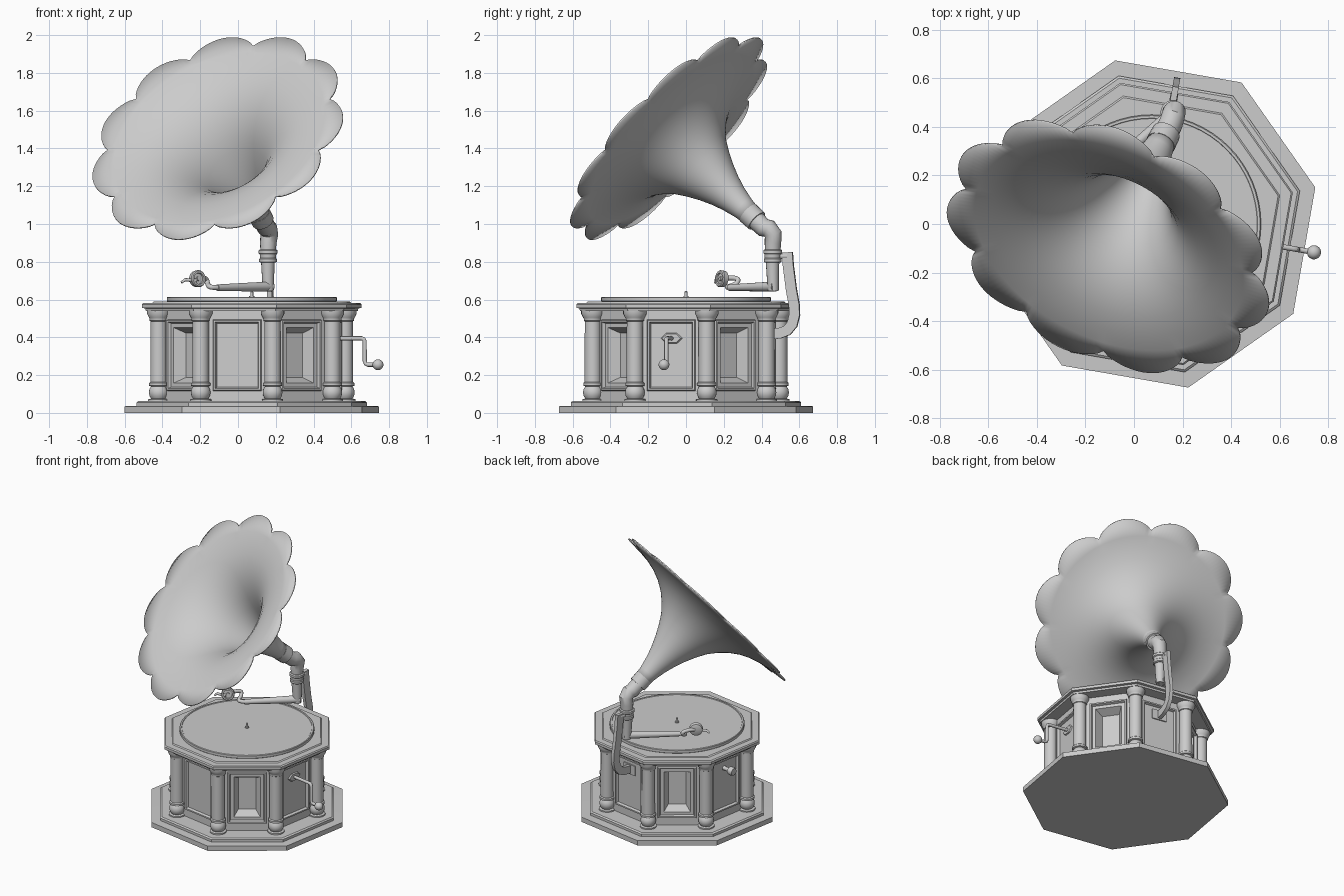
import bpy, bmesh, math
from math import sin, cos, pi, radians
from mathutils import Matrix, Vector

cube = bpy.data.objects.get("Cube")
if cube:
    bpy.data.objects.remove(cube, do_unlink=True)

GREY = (0.6, 0.6, 0.6, 1)
mat = bpy.data.materials.new("plain grey")
mat.use_nodes = True
mat.diffuse_color = GREY
mat.node_tree.nodes["Principled BSDF"].inputs["Base Color"].default_value = GREY

CENTRE = Matrix.Translation((0.073, 0, 0))
TURN = radians(12.6)            # first corner of the octagon
FACE = radians(-9.9)            # first side of the octagon
OUT = Matrix.Rotation(pi / 2, 4, 'Y')


def side(k, r=0.0, z=0.0):
    """Frame on side k of the cabinet: x outward, y along the side, z up."""
    return CENTRE @ Matrix.Rotation(FACE + k * pi / 4, 4, 'Z') @ Matrix.Translation((r, 0, z))


def finish(obj):
    bpy.ops.object.select_all(action='DESELECT')
    obj.select_set(True)
    bpy.context.view_layer.objects.active = obj
    if obj.type == 'CURVE':
        bpy.ops.object.convert(target='MESH')
        obj = bpy.context.view_layer.objects.active
    obj.data.materials.clear()
    obj.data.materials.append(mat)
    bpy.ops.object.shade_smooth_by_angle(angle=radians(35))
    return obj


def mesh_object(name, bm, matrix=Matrix()):
    bmesh.ops.remove_doubles(bm, verts=bm.verts, dist=1e-5)
    bmesh.ops.recalc_face_normals(bm, faces=bm.faces)
    bm.transform(matrix)
    me = bpy.data.meshes.new(name)
    bm.to_mesh(me)
    bm.free()
    obj = bpy.data.objects.new(name, me)
    bpy.context.collection.objects.link(obj)
    return finish(obj)


def grid(bm, rows, closed=True):
    """Skin rows of points with quads."""
    vs = [[bm.verts.new(p) for p in row] for row in rows]
    n = len(vs[0])
    for a, b in zip(vs, vs[1:]):
        for i in range(n if closed else n - 1):
            j = (i + 1) % n
            bm.faces.new((a[i], a[j], b[j], b[i]))
    return vs


def lathe(name, profile, matrix=CENTRE, seg=32, turn=0.0):
    """Spin (radius, height) points; the two ends are capped."""
    bm = bmesh.new()
    rows = [[(r * cos(turn + 2 * pi * i / seg), r * sin(turn + 2 * pi * i / seg), z)
             for i in range(seg)] for r, z in profile]
    vs = grid(bm, rows)
    bm.faces.new(vs[0])
    bm.faces.new(vs[-1])
    return mesh_object(name, bm, matrix)


def ball(r, z, n=10):
    return [(max(r * sin(pi * i / n), 0.001), z - r * cos(pi * i / n)) for i in range(n + 1)]


def tube(name, points, radii, matrix=Matrix(), smooth=False):
    cu = bpy.data.curves.new(name, 'CURVE')
    cu.dimensions = '3D'
    cu.bevel_depth = 1.0
    cu.bevel_resolution = 6
    cu.use_fill_caps = True
    sp = cu.splines.new('NURBS' if smooth else 'POLY')
    sp.points.add(len(points) - 1)
    for p, co, r in zip(sp.points, points, radii):
        p.co = (*(matrix @ Vector(co)), 1)
        p.radius = r
    if smooth:
        sp.order_u = 3
        sp.use_endpoint_u = True
        sp.resolution_u = 8
    obj = bpy.data.objects.new(name, cu)
    bpy.context.collection.objects.link(obj)
    return finish(obj)


# stepped plinth and cabinet top
lathe("plinth", [(0.69, 0), (0.69, 0.035), (0.625, 0.037), (0.625, 0.055), (0.615, 0.063)],
      seg=8, turn=TURN)
lathe("cabinet_top", [(0.575, 0.54), (0.578, 0.553), (0.595, 0.556), (0.595, 0.575),
                      (0.588, 0.582), (0.54, 0.582), (0.533, 0.589)], seg=8, turn=TURN)

# cabinet with framed panels; every second side has a deep sloped recess
bm = bmesh.new()
grid(bm, [[(0.487 * cos(TURN + k * pi / 4), 0.487 * sin(TURN + k * pi / 4), z)
           for k in range(8)] for z in (0.06, 0.55)])
bmesh.ops.recalc_face_normals(bm, faces=bm.faces)
sides = list(bm.faces)


def inset(faces, thickness, depth):
    bmesh.ops.inset_individual(bm, faces=faces, thickness=thickness, depth=depth,
                               use_even_offset=True)


def is_deep(f):
    c = f.calc_center_median()
    return round((math.atan2(c.y, c.x) - FACE) / (pi / 4)) % 2 == 1


deep = [f for f in sides if is_deep(f)]
for step in ((0.056, 0), (0.004, 0.012), (0.01, 0), (0.006, -0.018)):
    inset(sides, *step)
inset(deep, 0.022, 0)
inset(deep, 0.03, -0.06)
mesh_object("cabinet", bm, CENTRE)

# corner columns
COLUMN = [(0.056, 0.06), (0.056, 0.072), (0.04, 0.076), (0.049, 0.09), (0.052, 0.108),
          (0.049, 0.126), (0.04, 0.14), (0.051, 0.144), (0.051, 0.158), (0.044, 0.164),
          (0.043, 0.485), (0.048, 0.488), (0.048, 0.498), (0.052, 0.505), (0.062, 0.525),
          (0.062, 0.545)]
for k in range(8):
    a = TURN + k * pi / 4
    lathe("column", COLUMN, CENTRE @ Matrix.Translation((0.505 * cos(a), 0.505 * sin(a), 0)), 24)

# turntable and spindle
lathe("turntable", [(0.44, 0.585), (0.45, 0.592), (0.45, 0.61), (0.446, 0.614),
                    (0.436, 0.614), (0.434, 0.611)], seg=64)
lathe("spindle", [(0.014, 0.61), (0.014, 0.618), (0.008, 0.62), (0.008, 0.64), (0.004, 0.645)],
      seg=16)

# crank on one side, small knob on the opposite side
lathe("crank_plate", [(1, 0), (1, 0.012), (0.85, 0.02)],
      side(0, 0.432, 0.395) @ OUT @ Matrix.Diagonal((0.032, 0.058, 1, 1)), 6, pi / 2)
tube("crank", [(0.43, 0, 0.395), (0.59, 0, 0.395), (0.602, 0, 0.39), (0.607, 0, 0.378),
               (0.607, 0, 0.275), (0.612, 0, 0.26), (0.625, 0, 0.255), (0.68, 0, 0.255)],
     [0.011] * 8, side(0))
lathe("crank_knob", ball(0.029, 0), side(0, 0.678, 0.255) @ OUT, 20)
lathe("side_knob", [(0.02, 0), (0.014, 0.02), (0.014, 0.06), (0.028, 0.068), (0.03, 0.09),
                    (0.024, 0.104)], side(4, 0.432, 0.42) @ OUT, 20)

# curved flat bracket carrying the horn at the back
PATH = [(0.545, 0.85), (0.55, 0.78), (0.567, 0.65), (0.582, 0.57), (0.584, 0.52),
        (0.572, 0.47), (0.545, 0.437), (0.505, 0.422), (0.43, 0.415)]
bm = bmesh.new()
rows = []
for i, p in enumerate(PATH):
    a, b = Vector(PATH[max(i - 1, 0)]), Vector(PATH[min(i + 1, len(PATH) - 1)])
    d = (b - a).normalized() * 0.028
    inner, outer = (p[0] + d.y, p[1] - d.x), (p[0] - d.y, p[1] + d.x)
    rows.append([(inner[0], -0.013, inner[1]), (outer[0], -0.013, outer[1]),
                 (outer[0], 0.013, outer[1]), (inner[0], 0.013, inner[1])])
vs = grid(bm, rows)
bm.faces.new(vs[0])
bm.faces.new(vs[-1])
mesh_object("bracket", bm, side(2))
lathe("bracket_plate", [(1, 0), (1, 0.02)],
      side(2, 0.432, 0.415) @ OUT @ Matrix.Diagonal((0.05, 0.075, 1, 1)), 4, pi / 4)
lathe("bracket_bolt", [(0.016, 0), (0.016, 0.07)], side(2, 0.475, 0.83) @ OUT, 16)

# horn: flared bell with eleven scalloped petals
N = Vector((-0.347, -0.68, 0.65)).normalized()
U = Vector((0.891, -0.455, 0)).normalized()
V = N.cross(U)
MOUTH = Vector((-0.105, -0.09, 1.46))
HORN = Matrix.Translation(MOUTH) @ Matrix((U, V, N)).transposed().to_4x4()
BELL = [(0.052, 0.65), (0.06, 0.58), (0.078, 0.5), (0.1, 0.43), (0.128, 0.36), (0.162, 0.29),
        (0.2, 0.225), (0.25, 0.165), (0.305, 0.115), (0.37, 0.073), (0.44, 0.042),
        (0.52, 0.02), (0.59, 0.008)]
LOBES, SEG = 11, 11 * 16
bm = bmesh.new()
rows = []
for r, t in BELL + [(None, 0)]:
    row = []
    for i in range(SEG):
        a = pi / 2 + 2 * pi * i / SEG
        rr = r or 0.632 + 0.08 * abs(sin(LOBES * pi * i / SEG)) ** 0.75
        row.append((rr * cos(a), rr * sin(a), -t))
    rows.append(row)
grid(bm, rows)
horn = mesh_object("horn", bm, HORN)
solid = horn.modifiers.new("thickness", 'SOLIDIFY')
solid.thickness = 0.008
solid.offset = 0


def behind(t):
    return tuple(MOUTH - N * t)


# elbow pipe below the horn, with collars
tube("elbow_pipe", [(0.16, 0.462, 0.645), (0.158, 0.458, 0.8), (0.16, 0.46, 0.9),
                    (0.166, 0.462, 0.945), (0.16, 0.44, 0.975), behind(0.74), behind(0.62)],
     [0.029, 0.036, 0.044, 0.047, 0.049, 0.05, 0.054])
tube("horn_collar", [behind(0.685), behind(0.62)], [0.06, 0.062])
lathe("pipe_collar", [(0.04, 0.795), (0.047, 0.8), (0.047, 0.815), (0.042, 0.82), (0.044, 0.84),
                      (0.05, 0.845), (0.05, 0.86), (0.043, 0.866)],
      Matrix.Translation((0.159, 0.459, 0)), 24)

# tone arm, bent neck and sound box with needle
tube("tone_arm", [(0.175, 0.472, 0.67), (0.14, 0.44, 0.668), (-0.11, 0.23, 0.663)],
     [0.028, 0.026, 0.017])
tube("arm_neck", [(-0.09, 0.245, 0.663), (-0.15, 0.2, 0.663), (-0.16, 0.27, 0.68),
                  (-0.17, 0.28, 0.72), (-0.215, 0.2, 0.712)], [0.013] * 5, smooth=True)
AIM = Vector((0.55, -0.83, 0.1)).to_track_quat('Z', 'Y').to_matrix().to_4x4()
lathe("sound_box", [(0.03, -0.02), (0.043, -0.014), (0.045, 0.012), (0.04, 0.018),
                    (0.03, 0.018), (0.028, 0.008), (0.012, 0.008), (0.01, 0.014)],
      Matrix.Translation((-0.215, 0.19, 0.71)) @ AIM, 28)
tube("needle_arm", [(-0.22, 0.175, 0.7), (-0.28, 0.16, 0.705), (-0.3, 0.155, 0.69)],
     [0.01, 0.009, 0.006])
